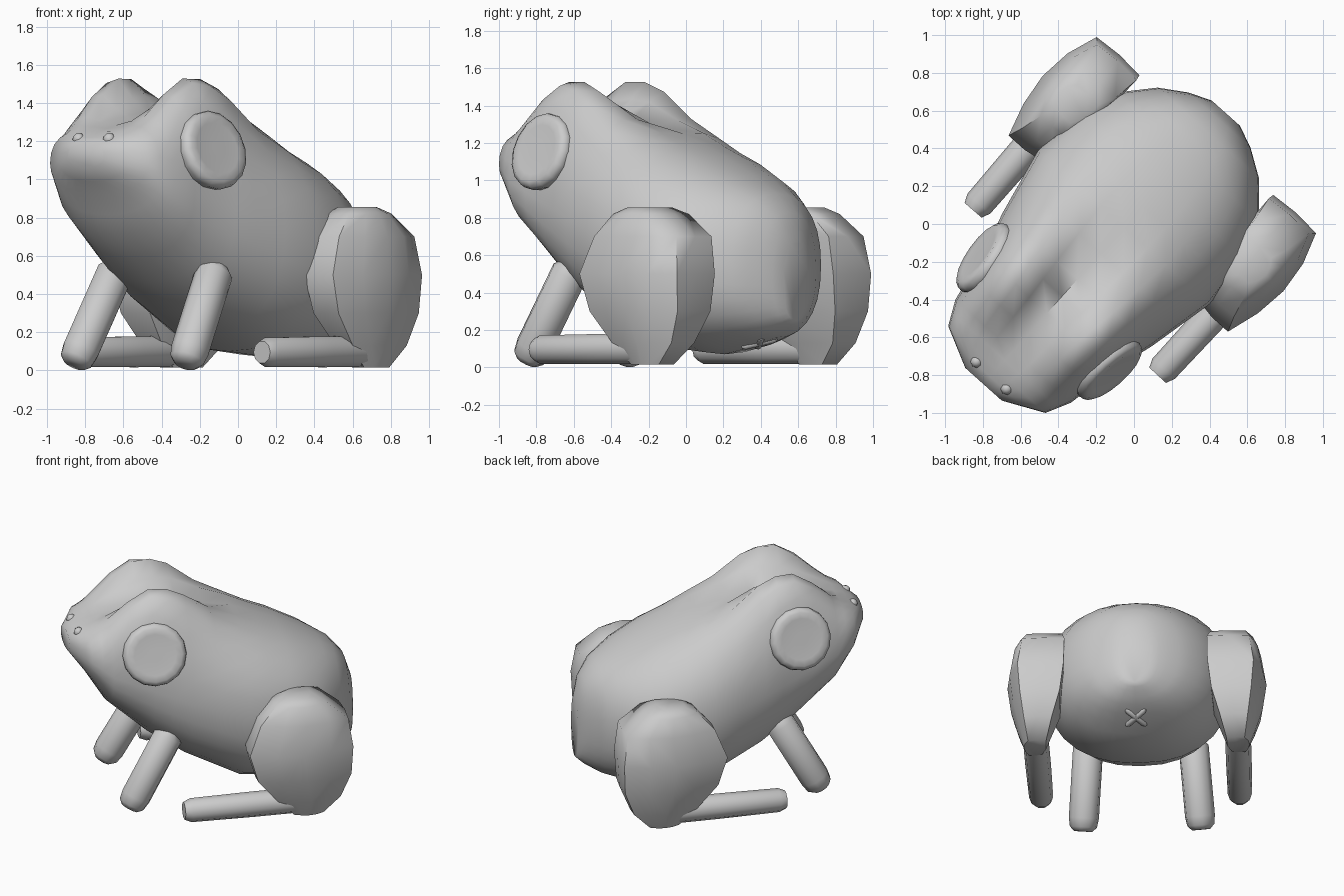
import bpy, bmesh, math
from mathutils import Matrix, Vector

if "Cube" in bpy.data.objects:
    bpy.data.objects.remove(bpy.data.objects["Cube"])

# The animal is modelled facing -y, then turned as a whole
PLACE = Matrix.Translation((-0.02, 0.02, 0)) @ Matrix.Rotation(math.radians(-41.8), 4, 'Z')

clay = bpy.data.materials.new("plain_grey")
clay.use_nodes = True
GREY = (0.6, 0.6, 0.6, 1)
clay.diffuse_color = GREY
clay.node_tree.nodes["Principled BSDF"].inputs["Base Color"].default_value = GREY


def finish(bm, name, angle=50):
    bmesh.ops.recalc_face_normals(bm, faces=bm.faces)
    bm.transform(PLACE)
    mesh = bpy.data.meshes.new(name)
    bm.to_mesh(mesh)
    bm.free()
    mesh.materials.append(clay)
    obj = bpy.data.objects.new(name, mesh)
    bpy.context.collection.objects.link(obj)
    bpy.ops.object.select_all(action='DESELECT')
    obj.select_set(True)
    bpy.context.view_layer.objects.active = obj
    bpy.ops.object.shade_smooth_by_angle(angle=math.radians(angle))


def angles(count):
    return [math.tau * i / count for i in range(count)]


def power(value, exponent):
    return math.copysign(abs(value) ** exponent, value)


def skin(rings):
    """Join rings of points into a closed tube."""
    bm = bmesh.new()
    loops = [[bm.verts.new(p) for p in ring] for ring in rings]
    n = len(loops[0])
    for a, b in zip(loops, loops[1:]):
        for i in range(n):
            j = (i + 1) % n
            bm.faces.new((a[i], a[j], b[j], b[i]))
    bm.faces.new(loops[0])
    bm.faces.new(loops[-1])
    return bm


def tube(start, end, profile, sides=10):
    """Round limb; profile holds (fraction along, radius)."""
    start, end = Vector(start), Vector(end)
    turn = (end - start).to_track_quat('Z', 'Y')
    return skin([[start.lerp(end, t) + turn @ Vector((r * math.cos(k), r * math.sin(k), 0))
                  for k in angles(sides)] for t, r in profile])


def both_sides(build, name):
    for side, word in ((1, "left"), (-1, "right")):
        bm = build()
        bm.transform(Matrix.Diagonal((side, 1, 1, 1)))
        finish(bm, word + "_" + name)


# Body: oval sections (y, half width, bottom, top) with two brow bumps
SECTIONS = [(-1.165, .13, 1.06, 1.19), (-1.06, .345, .92, 1.25), (-.93, .41, .71, 1.28),
            (-.66, .46, .46, 1.31), (-.42, .53, .29, 1.31), (-.05, .61, .1, 1.25),
            (.25, .59, .07, 1.13), (.45, .51, .11, 1.03), (.62, .36, .16, .93),
            (.71, .22, .21, .83), (.76, .1, .25, .68)]


def body_point(y, a, low, high, k):
    c, s = math.cos(k), math.sin(k)
    x = a * power(c, .86)
    z = (low + high) / 2 + (high - low) / 2 * power(s, .88)
    if s > 0:
        across = abs(x) - .29
        across /= .19 if across > 0 else .18
        along = (y + .63) / (.28 if y < -.63 else .38)
        z += .28 * math.exp(-abs(across) ** 2.4 - abs(along) ** 2.2) * min(1, s * 2)
    return (x, y, z)


rings = []
for p, q in zip(SECTIONS, SECTIONS[1:]):
    for t in (0, .5):
        mix = [u + (v - u) * t for u, v in zip(p, q)]
        rings.append([body_point(*mix, k) for k in angles(28)])
rings.append([body_point(*SECTIONS[-1], k) for k in angles(28)])
finish(skin(rings), "body", 70)


# Eyes: rounded rim around a slightly sunken disc
def eye():
    out = Vector((.95, -.11, .29)).normalized()
    base = Vector((.37, -.655, 1.13))
    return tube(base, base + out * .12,
                [(0, .19), (.6, .213), (.85, .207), (1, .18), (.97, .14), (.97, .04)], 16)


both_sides(eye, "eye")


# Nostrils
def nostril():
    bm = bmesh.new()
    bmesh.ops.create_uvsphere(bm, u_segments=8, v_segments=6, radius=.033)
    bm.transform(Matrix.Translation((.107, -1.1, 1.21)))
    return bm


both_sides(nostril, "nostril")

# Thighs: one wedge-cornered plan, scaled at each height
# (z, centre y, radius y, centre x, radius x)
PLAN = [(-1, .97), (-.2, 1), (.6, .97), (.9, .5), (1, 0), (.88, -.5),
        (.6, -1), (0, -1), (-.55, -.95), (-.95, -.2)]
THIGH = [(.855, .26, .09, .63, .1), (.82, .265, .17, .635, .145), (.7, .285, .3, .645, .175),
         (.5, .26, .355, .665, .19), (.3, .285, .32, .665, .165),
         (.13, .32, .215, .67, .115), (.015, .32, .1, .67, .075)]


def thigh():
    return skin([[(xc + rx * u, yc + ry * v, z) for u, v in PLAN]
                 for z, yc, ry, xc, rx in THIGH])


both_sides(thigh, "thigh")


# Hind feet lie forward along the ground
def hind_foot():
    return tube((.67, .42, .1), (.655, -.515, .095),
                [(0, .07), (.1, .085), (.5, .085), (.95, .08), (1, .06)])


both_sides(hind_foot, "hind_foot")


# Front legs
def front_leg():
    return tube((.345, -.525, .55), (.39, -.82, .03),
                [(0, .06), (.08, .1), (.85, .1), (.95, .09), (1, .06)])


both_sides(front_leg, "front_leg")


# Small crossed mark under the rump
for side, word in ((1, "first"), (-1, "second")):
    bm = tube((-.065 * side, .43, .11), (.065 * side, .57, .155),
              [(0, .01), (.1, .02), (.9, .02), (1, .01)], 8)
    finish(bm, word + "_rump_stitch")
